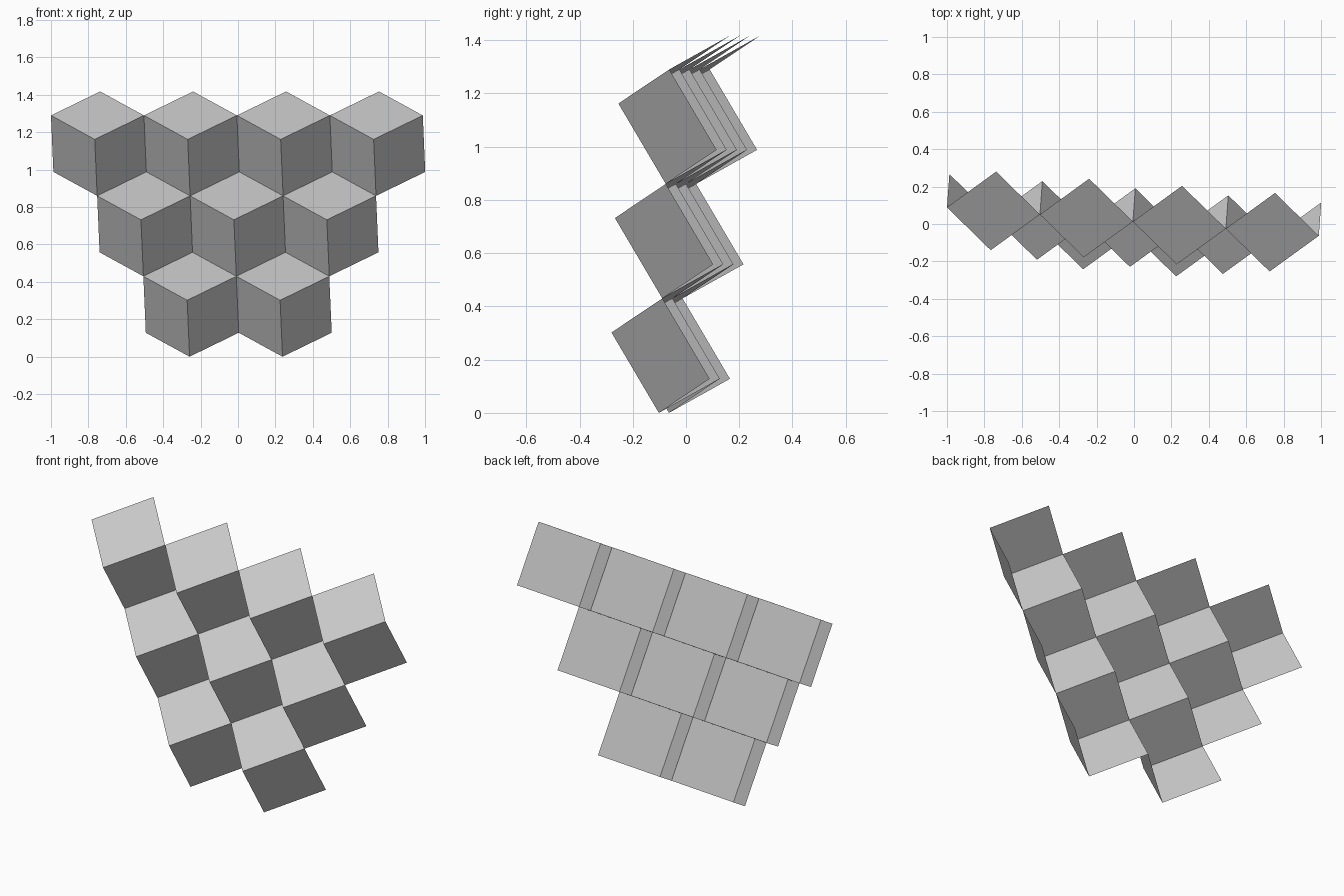
import bpy
import bmesh
from mathutils import Vector

if "Cube" in bpy.data.objects:
    bpy.data.objects.remove(bpy.data.objects["Cube"])

# Edge directions of one tilted cube corner, from its nearest top vertex
A = Vector((-0.234, 0.229, 0.128))   # to the left and back
B = Vector((0.263, 0.191, 0.128))    # to the right and back
C = Vector((0.013, 0.178, -0.302))   # downwards
FIRST = Vector((-0.766, -0.14, 1.162))
ROWS = {"top": 4, "middle": 3, "bottom": 2}


def open_cube(name, p):
    """Three visible faces of a cube, left open at the back."""
    bm = bmesh.new()
    front, left, right, back, low, low_left, low_right = [
        bm.verts.new(p + d) for d in
        (Vector(), A, B, A + B, C, A + C, B + C)]
    bm.faces.new((front, right, back, left))
    bm.faces.new((front, left, low_left, low))
    bm.faces.new((front, low, low_right, right))
    mesh = bpy.data.meshes.new(name)
    bm.to_mesh(mesh)
    bm.free()
    obj = bpy.data.objects.new(name, mesh)
    bpy.context.collection.objects.link(obj)


# Interlocking rows of cubes, each row one cube shorter than the one above
for r, (label, count) in enumerate(ROWS.items()):
    for i in range(count):
        open_cube(f"{label}_row_cube_{i + 1}", FIRST + r * (C - A) + i * (B - A))
